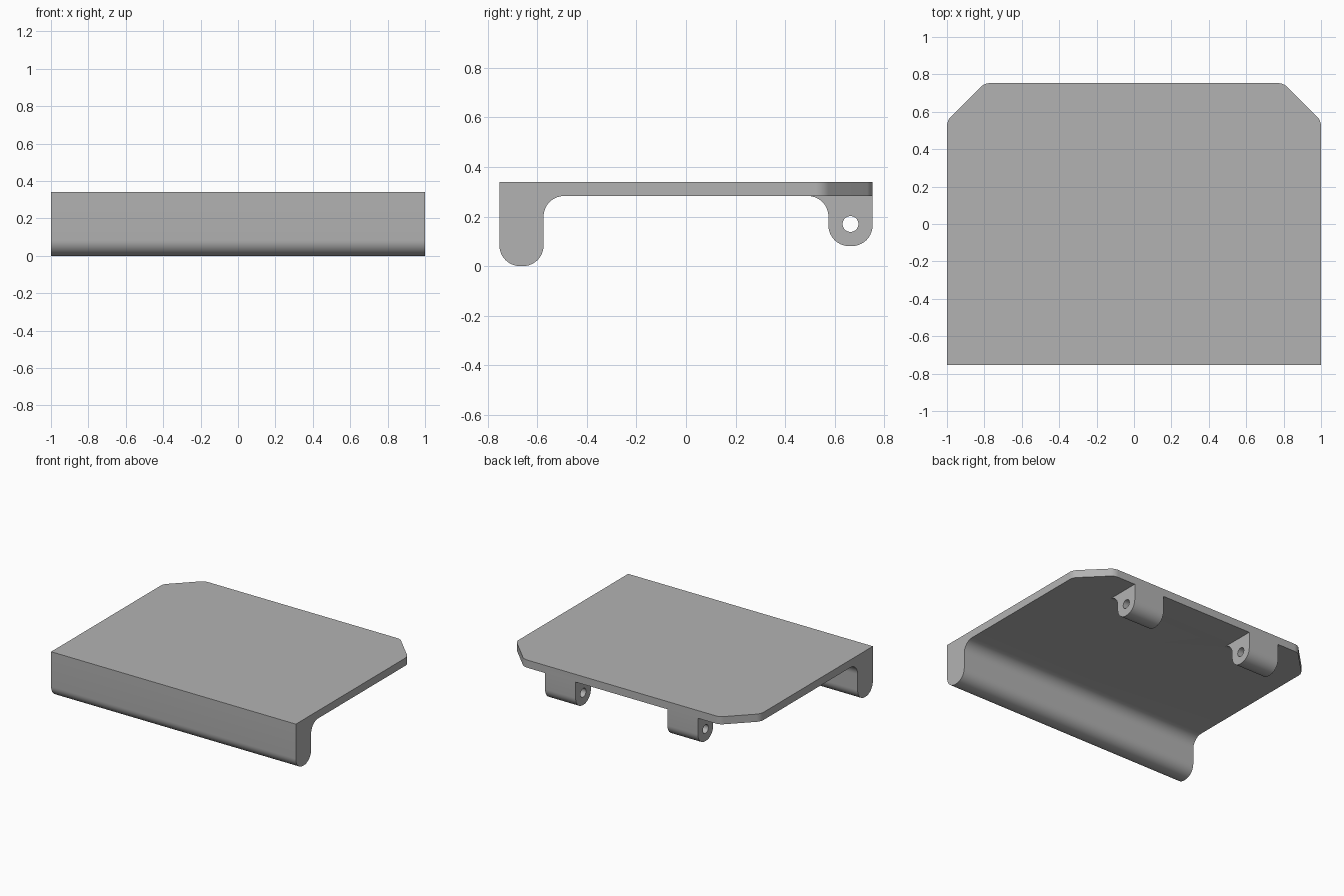
import bpy, bmesh, math
from mathutils import Vector

if "Cube" in bpy.data.objects:
    bpy.data.objects.remove(bpy.data.objects["Cube"], do_unlink=True)

HALF_X, HALF_Y = 1.0, 0.753      # plan half sizes
TOP, UNDER = 0.34, 0.283         # plate faces
WALL, RAD = 0.178, 0.083         # thickness of lip and lugs, fillet radius
LUG_X, LUG_HALF = 0.5, 0.125
LUG_LOW = 0.081

grey = bpy.data.materials.new("plain_grey")
grey.use_nodes = True
COLOUR = (0.45, 0.45, 0.45, 1)
grey.diffuse_color = COLOUR
grey.node_tree.nodes["Principled BSDF"].inputs["Base Color"].default_value = COLOUR


def rounded(corners, steps=10):
    """Outline from (u, v, radius) corners, with an arc at each rounded one."""
    out = []
    for i, (u, v, r) in enumerate(corners):
        p = Vector((u, v))
        if r == 0:
            out.append(p)
            continue
        a = (Vector(corners[i - 1][:2]) - p).normalized()
        b = (Vector(corners[(i + 1) % len(corners)][:2]) - p).normalized()
        half = a.angle(b) / 2
        centre = p + (a + b).normalized() * r / math.sin(half)
        start = p + a * r / math.tan(half) - centre
        end = p + b * r / math.tan(half) - centre
        sweep = math.pi - 2 * half
        for k in range(steps + 1):
            t = k / steps
            out.append(centre + (start * math.sin((1 - t) * sweep)
                                 + end * math.sin(t * sweep)) / math.sin(sweep))
    return out


def prism(name, outline, place, depth):
    """Extrude an outline; place maps (u, v) to 3D, depth is the extrusion."""
    bm = bmesh.new()
    face = bm.faces.new([bm.verts.new(place(p)) for p in outline])
    new = bmesh.ops.extrude_face_region(bm, geom=[face])["geom"]
    bmesh.ops.translate(bm, vec=depth,
                        verts=[g for g in new if isinstance(g, bmesh.types.BMVert)])
    bmesh.ops.recalc_face_normals(bm, faces=bm.faces)
    mesh = bpy.data.meshes.new(name)
    bm.to_mesh(mesh)
    bm.free()
    mesh.materials.append(grey)
    obj = bpy.data.objects.new(name, mesh)
    bpy.context.collection.objects.link(obj)
    return obj


def side_prism(name, outline, x, half):
    return prism(name, outline, lambda p: (x - half, p.x, p.y), (2 * half, 0, 0))


def combine(target, other, operation):
    """Apply a boolean and remove the helper."""
    mod = target.modifiers.new(operation.title(), "BOOLEAN")
    mod.operation, mod.object, mod.solver = operation, other, "EXACT"
    bpy.context.view_layer.objects.active = target
    bpy.ops.object.modifier_apply(modifier=mod.name)
    bpy.data.objects.remove(other, do_unlink=True)


# Plate with a round-ended front lip, as one side profile
inner = WALL - HALF_Y
cover = side_prism("cover_plate", rounded([
    (-HALF_Y, TOP, 0), (-HALF_Y, 0, RAD), (inner, 0, RAD),
    (inner, UNDER, RAD), (HALF_Y, UNDER, 0), (HALF_Y, TOP, 0)]), 0, HALF_X)

# Trim the plan to the softened back corner chamfers
CUT, SOFT = 0.2, 0.075
plan = prism("plan_trim", rounded([
    (-HALF_X, -1, 0), (HALF_X, -1, 0),
    (HALF_X, HALF_Y - CUT, SOFT), (HALF_X - CUT, HALF_Y, SOFT),
    (CUT - HALF_X, HALF_Y, SOFT), (-HALF_X, HALF_Y - CUT, SOFT)]),
    lambda p: (p.x, p.y, -1), (0, 0, 3))
combine(cover, plan, "INTERSECT")

# Two drilled hinge lugs under the back edge
front = HALF_Y - WALL
inside = (TOP + UNDER) / 2
lug = rounded([
    (HALF_Y, inside, 0), (HALF_Y, LUG_LOW, RAD), (front, LUG_LOW, RAD),
    (front, UNDER, RAD), (front - RAD, UNDER, 0), (front - RAD, inside, 0)][:4]
    + [(front - RAD - 0.001, UNDER, 0), (front - RAD - 0.001, inside, 0)])
hole_centre = Vector((HALF_Y - WALL / 2, 0.17))
hole = [hole_centre + 0.032 * Vector((math.cos(a), math.sin(a)))
        for a in (math.tau * k / 32 for k in range(32))]
for side in (-1, 1):
    hinge = side_prism("hinge_lug", lug, side * LUG_X, LUG_HALF)
    combine(hinge, side_prism("hole_cutter", hole, side * LUG_X, 0.3), "DIFFERENCE")
    combine(cover, hinge, "UNION")

# Smooth rounds, sharp edges
bpy.ops.object.select_all(action="DESELECT")
cover.select_set(True)
bpy.context.view_layer.objects.active = cover
bpy.ops.object.shade_smooth_by_angle(angle=math.radians(30))
